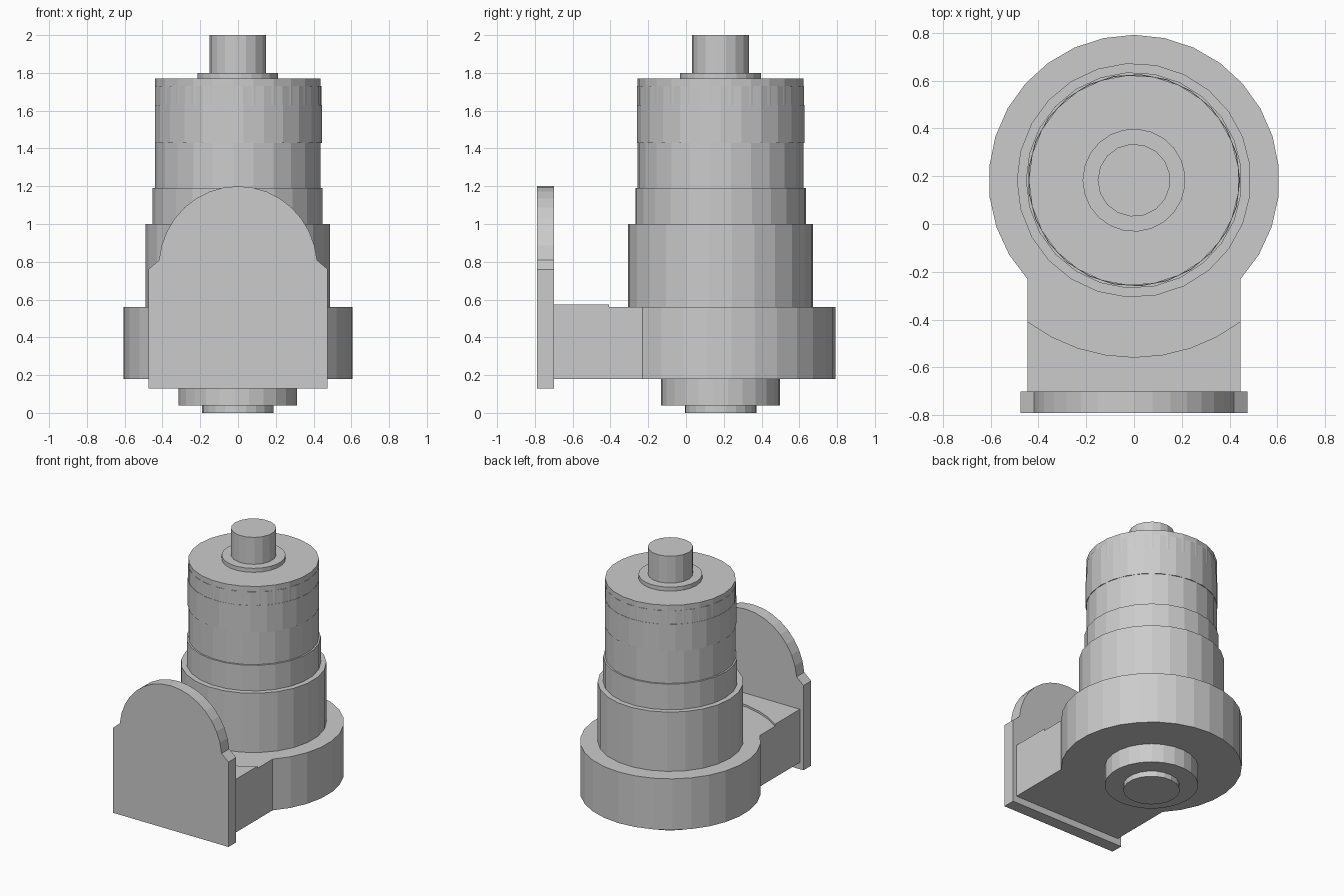
import bpy, bmesh
from math import sin, cos, pi, asin

if "Cube" in bpy.data.objects:
    bpy.data.objects.remove(bpy.data.objects["Cube"])

CY = 0.183  # y of the main vertical axis


def make(name, outline, direction):
    """Extrude a closed 3D outline along a direction into a flat-shaded solid."""
    bm = bmesh.new()
    face = bm.faces.new([bm.verts.new(p) for p in outline])
    ext = bmesh.ops.extrude_face_region(bm, geom=[face])
    moved = [v for v in ext["geom"] if isinstance(v, bmesh.types.BMVert)]
    bmesh.ops.translate(bm, verts=moved, vec=direction)
    bmesh.ops.recalc_face_normals(bm, faces=bm.faces)
    mesh = bpy.data.meshes.new(name)
    bm.to_mesh(mesh)
    bm.free()
    obj = bpy.data.objects.new(name, mesh)
    bpy.context.collection.objects.link(obj)
    return obj


def disc(name, r, z0, z1, n, turn=0.0):
    """Faceted cylinder on the main axis, first corner at -x."""
    angles = [pi + (i + turn) * 2 * pi / n for i in range(n)]
    make(name, [(r * cos(a), CY + r * sin(a), z0) for a in angles], (0, 0, z1 - z0))


def arc(r, a0, a1, n, z):
    angles = [a0 + (a1 - a0) * i / n for i in range(n + 1)]
    return [(r * cos(a), CY + r * sin(a), z) for a in angles]


# Stacked round parts, bottom to top
for name, r, z0, z1, n, turn in (
    ("bottom_plug", 0.19, 0.0, 0.04, 21, 0),
    ("bottom_collar", 0.315, 0.04, 0.18, 25, 0),
    ("lower_housing", 0.49, 0.56, 1.0, 25, 0),
    ("middle_housing", 0.452, 1.0, 1.19, 25, 0),
    ("upper_housing", 0.44, 1.19, 1.77, 25, 0),
    ("grip_band", 0.444, 1.43, 1.63, 25, 0.5),
    ("cap_band", 0.442, 1.63, 1.73, 25, 0.5),
    ("shaft_collar", 0.215, 1.77, 1.80, 23, 0),
    ("top_shaft", 0.152, 1.80, 2.0, 17, 0),
):
    disc(name, r, z0, z1, n, turn)

# Round base flowing into the straight arm
W, R = 0.445, 0.608
half = asin(W / R)
base = arc(R, -pi / 2 + half, 3 * pi / 2 - half, 22, 0.18)
make("base_and_arm", base + [(-W, -0.72, 0.18), (W, -0.72, 0.18)], (0, 0, 0.38))

# Raised arm pad with a curved inner edge
half = asin(W / 0.74)
pad = arc(0.74, -pi / 2 - half, -pi / 2 + half, 8, 0.55)
make("arm_pad", pad + [(W, -0.72, 0.55), (-W, -0.72, 0.55)], (0, 0, 0.025))

# Mounting plate with shoulders and an arched top
arch = [(0.42 * cos(a), 0.77 + 0.43 * sin(a))
        for a in (0.09 + (pi - 0.18) * i / 16 for i in range(17))]
plate = [(-0.475, 0.13), (0.475, 0.13), (0.475, 0.76)] + arch + [(-0.475, 0.76)]
make("mounting_plate", [(x, -0.79, z) for x, z in plate], (0, 0.09, 0))
